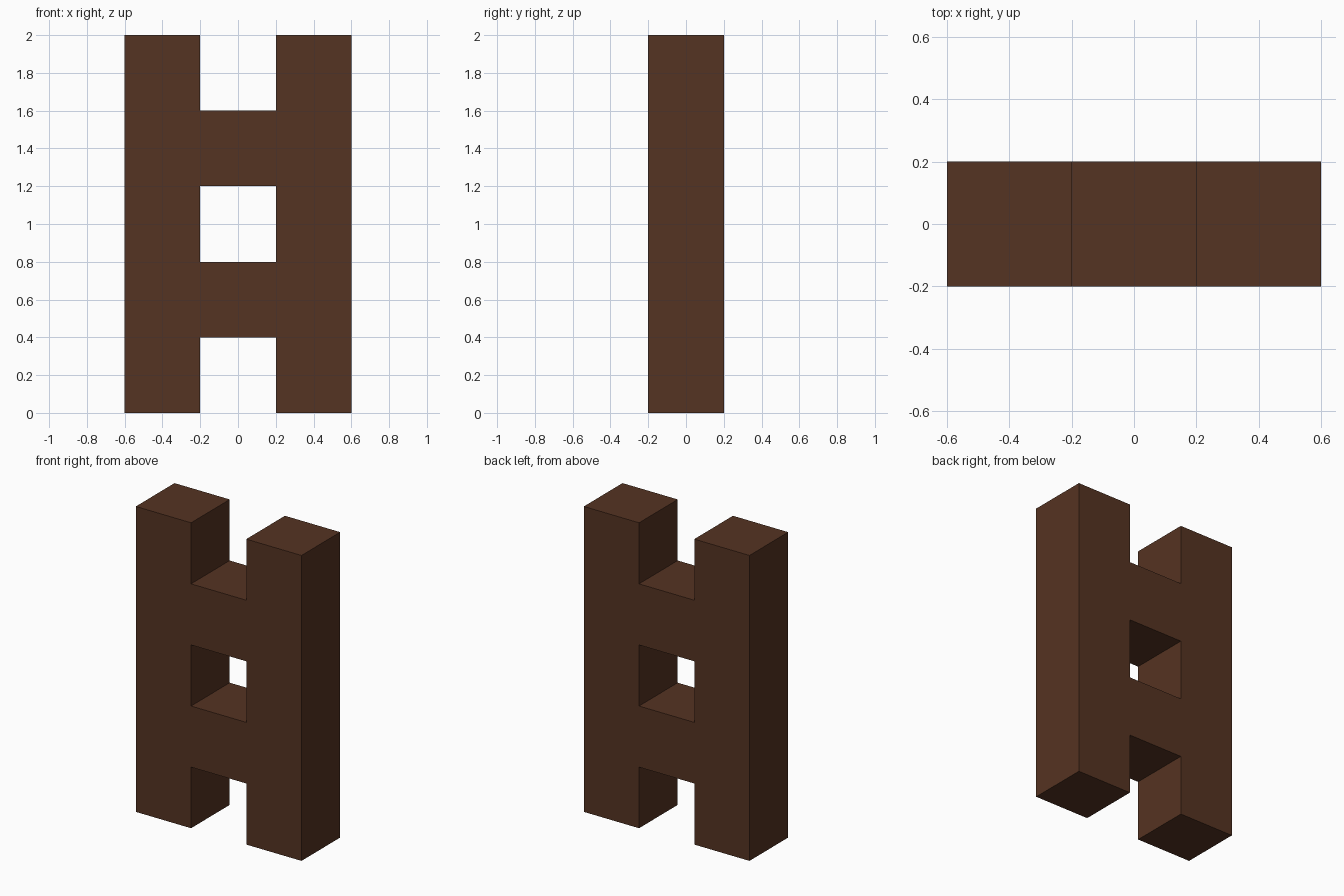
import bpy, bmesh

if "Cube" in bpy.data.objects:
    bpy.data.objects.remove(bpy.data.objects["Cube"])

UNIT = 0.4          # every part is a multiple of this square section
COLS, ROWS = 3, 5
GAPS = {(1, 0), (1, 2), (1, 4)}   # openings between the two posts

wood = bpy.data.materials.new("dark brown wood")
wood.diffuse_color = (0.0908, 0.0331, 0.0159, 1)
wood.use_nodes = True
wood.node_tree.nodes["Principled BSDF"].inputs["Base Color"].default_value = wood.diffuse_color

# Front outline: two posts joined by two rungs, as one sheet of squares
bm = bmesh.new()
for i in range(COLS):
    for j in range(ROWS):
        if (i, j) in GAPS:
            continue
        x, z = (i - COLS / 2) * UNIT, j * UNIT
        bm.faces.new([bm.verts.new((x + a * UNIT, -UNIT / 2, z + b * UNIT))
                      for a, b in ((0, 0), (1, 0), (1, 1), (0, 1))])
bmesh.ops.remove_doubles(bm, verts=bm.verts, dist=1e-4)

# Thicken the sheet to a closed solid
result = bmesh.ops.extrude_face_region(bm, geom=bm.faces[:], use_keep_orig=True)
back = [g for g in result["geom"] if isinstance(g, bmesh.types.BMVert)]
bmesh.ops.translate(bm, verts=back, vec=(0, UNIT, 0))
bmesh.ops.recalc_face_normals(bm, faces=bm.faces)

mesh = bpy.data.meshes.new("ladder_frame")
bm.to_mesh(mesh)
bm.free()
mesh.materials.append(wood)
frame = bpy.data.objects.new("ladder_frame", mesh)
bpy.context.collection.objects.link(frame)
